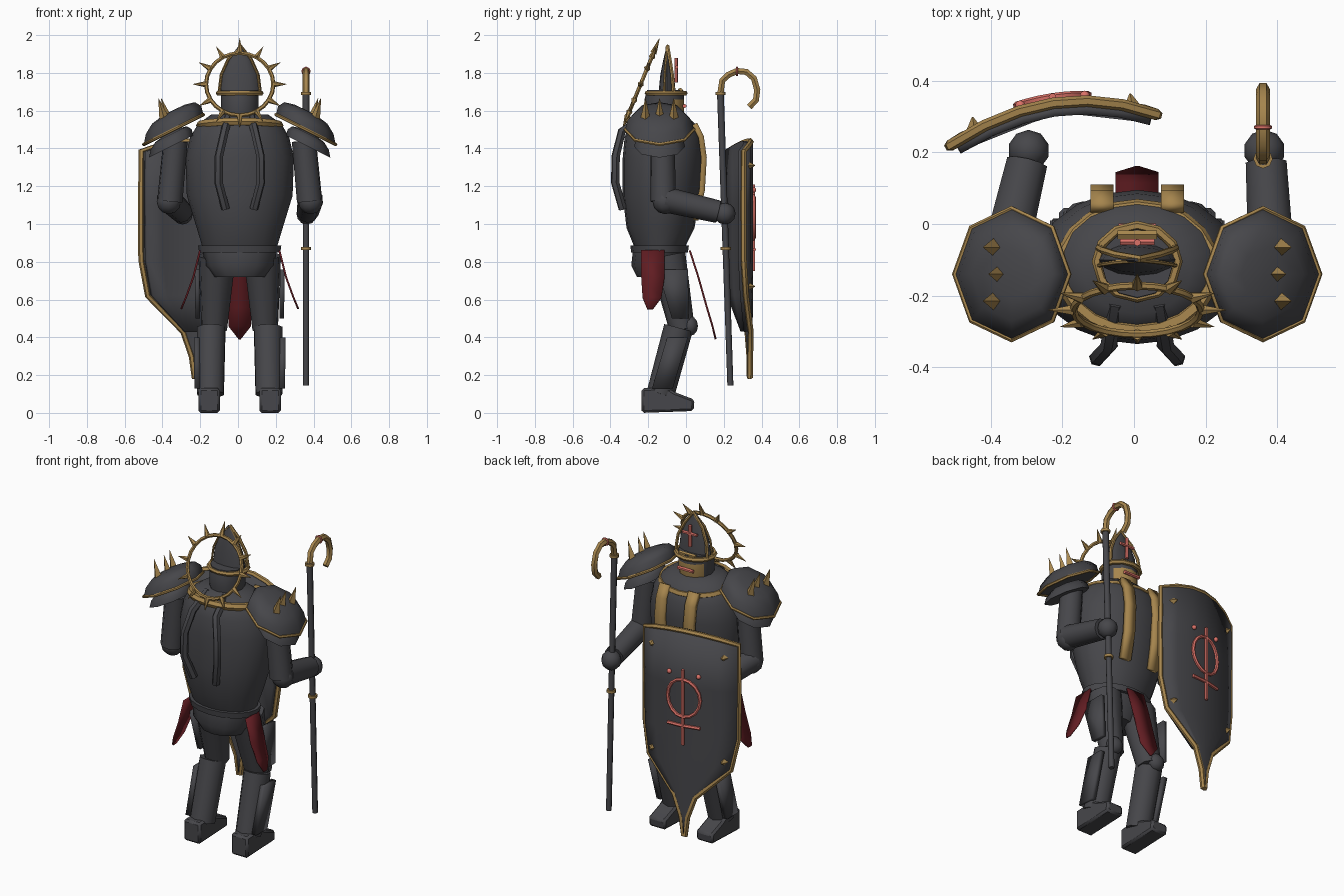
import bpy, bmesh, math
from mathutils import Vector, Matrix

if "Cube" in bpy.data.objects:
    bpy.data.objects.remove(bpy.data.objects["Cube"])


def material(name, rgb):
    m = bpy.data.materials.new(name)
    m.diffuse_color = (*rgb, 1)
    m.use_nodes = True
    m.node_tree.nodes["Principled BSDF"].inputs["Base Color"].default_value = m.diffuse_color
    return m


DARK = material("dark_iron", (0.062, 0.062, 0.069))
GOLD = material("aged_gold", (0.38, 0.235, 0.075))
RED = material("dark_red_cloth", (0.12, 0.012, 0.016))
PINK = material("pale_red_mark", (0.72, 0.17, 0.14))


def add(name, bm, mat, angle=50):
    bmesh.ops.recalc_face_normals(bm, faces=bm.faces)
    me = bpy.data.meshes.new(name)
    bm.to_mesh(me)
    bm.free()
    me.materials.append(mat)
    me.shade_smooth()
    me.set_sharp_from_angle(angle=math.radians(angle))
    ob = bpy.data.objects.new(name, me)
    bpy.context.collection.objects.link(ob)
    return ob


def skin(name, rings, mat, caps=True):
    """Bridge a list of equally long point rings."""
    bm = bmesh.new()
    rows = [[bm.verts.new(p) for p in r] for r in rings]
    n = len(rows[0])
    for a, b in zip(rows, rows[1:]):
        for i in range(n):
            j = (i + 1) % n
            bm.faces.new((a[i], a[j], b[j], b[i]))
    if caps:
        bm.faces.new(rows[0])
        bm.faces.new(rows[-1])
    return add(name, bm, mat)


def ellipse(y, z, rx, ry, n):
    return [(rx * math.cos(2 * math.pi * i / n), y + ry * math.sin(2 * math.pi * i / n), z) for i in range(n)]


def loft(name, spec, mat, n=16):
    """Stack of ellipses: (y centre, z, x radius, y radius)."""
    return skin(name, [ellipse(*s, n) for s in spec], mat)


def limb(name, p, q, r0, r1, mat, n=10):
    p, q = Vector(p), Vector(q)
    bm = bmesh.new()
    m = Matrix.Translation((p + q) / 2) @ (q - p).to_track_quat('Z', 'Y').to_matrix().to_4x4()
    bmesh.ops.create_cone(bm, cap_ends=True, segments=n, radius1=r0, radius2=r1,
                          depth=(q - p).length, matrix=m)
    return add(name, bm, mat)


def ball(name, c, r, mat, scale=(1, 1, 1)):
    bm = bmesh.new()
    bmesh.ops.create_uvsphere(bm, u_segments=10, v_segments=6, radius=r,
                              matrix=Matrix.Translation(c) @ Matrix.Diagonal((*scale, 1)))
    return add(name, bm, mat)


def tube(name, pts, r, mat, cyclic=False):
    cu = bpy.data.curves.new(name, 'CURVE')
    cu.dimensions = '3D'
    cu.bevel_depth, cu.bevel_resolution, cu.use_fill_caps = r, 1, True
    sp = cu.splines.new('POLY')
    sp.points.add(len(pts) - 1)
    for a, b in zip(sp.points, pts):
        a.co = (*b, 1)
    sp.use_cyclic_u = cyclic
    tmp = bpy.data.objects.new(name + "_path", cu)
    bm = bmesh.new()
    bpy.context.collection.objects.link(tmp)
    me = bpy.data.meshes.new_from_object(tmp.evaluated_get(bpy.context.evaluated_depsgraph_get()))
    bm.from_mesh(me)
    bpy.data.objects.remove(tmp)
    return add(name, bm, mat)


def strip(name, rows, side, thick, mat):
    """Ribbon from (x, y, z, half width) rows, widened along side."""
    bm = bmesh.new()
    s = Vector(side)
    vs = [(bm.verts.new(Vector(r[:3]) - s * r[3]), bm.verts.new(Vector(r[:3]) + s * r[3])) for r in rows]
    for a, b in zip(vs, vs[1:]):
        bm.faces.new((a[0], a[1], b[1], b[0]))
    ob = add(name, bm, mat, 10)
    mod = ob.modifiers.new("thickness", 'SOLIDIFY')
    mod.thickness, mod.offset = thick, 0
    return ob


# Torso, pelvis and belt
loft("torso", [(-.14, .87, .195, .13), (-.135, .98, .228, .18), (-.13, 1.15, .28, .205), (-.12, 1.35, .287, .215),
               (-.12, 1.46, .262, .205), (-.125, 1.53, .22, .175), (-.13, 1.58, .15, .12)], DARK, 20)
loft("pelvis", [(-.16, .72, .135, .1), (-.16, .78, .18, .13), (-.14, .87, .2, .14)], DARK, 12)
loft("belt", [(-.14, .85, .215, .15), (-.14, .885, .22, .155)], DARK, 16)
tube("collar_trim", [(.21 * math.cos(a), -.125 + .173 * math.sin(a), 1.522 - .02 * math.sin(a))
                     for a in [2 * math.pi * i / 20 for i in range(20)]], .022, GOLD, True)
for s in (-1, 1):
    strip("chest_band", [(s * .098, y, z, .032) for y, z in
                         ((.045, 1.53), (.08, 1.46), (.095, 1.35), (.085, 1.18), (.05, 1.02))],
          (1, 0, 0), .03, GOLD)
    tube("back_hose", [(s * x, y, z) for x, y, z in
                       ((.06, -.22, 1.57), (.08, -.34, 1.49), (.11, -.372, 1.36),
                        (.112, -.375, 1.22), (.075, -.335, 1.08))], .023, DARK)

# Head, brim and pointed tall hat
head = loft("head", [(-.12, 1.52, .09, .09), (-.115, 1.6, .1, .105), (-.115, 1.66, .1, .105),
                     (-.11, 1.71, .1, .095)], DARK, 12)
head.data.materials.append(GOLD)
for f in head.data.polygons:
    if f.normal.y > .6 and f.center.z < 1.65:
        f.material_index = 1
tube("brim", ellipse(-.105, 1.693, .113, .1, 12), .014, GOLD, True)
HAT = [(1.7, .107, .045), (1.79, .096, .036), (1.87, .06, .02), (1.94, .008, .004)]
loft("hat", [(-.1, z, rx, ry) for z, rx, ry in HAT], DARK, 12)
for k, r in ((-.35, .006), (.75, .01)):
    side = [(rx, -.1 + k * ry, z) for z, rx, ry in HAT]
    tube("hat_trim", side + [(-x, y, z) for x, y, z in side[-2::-1]], r, GOLD)
limb("hat_base_band", (-.055, -.03, 1.708), (.055, -.03, 1.708), .013, .013, GOLD, 6)
limb("hat_mark_upright", (0, -.052, 1.75), (0, -.052, 1.88), .01, .01, PINK, 6)
limb("hat_mark_bar", (-.048, -.05, 1.83), (.048, -.05, 1.83), .01, .01, PINK, 6)
limb("mouth_slit", (-.052, -.008, 1.625), (.052, -.008, 1.625), .011, .011, PINK, 6)

# Spiked halo tilted behind the head
HC, UP = Vector((0, -.24, 1.74)), Vector((0, .38, .925))
ring = [HC + .178 * (Vector((math.sin(a), 0, 0)) + UP * math.cos(a))
        for a in [math.pi * i / 12 for i in range(24)]]
tube("halo", ring, .011, GOLD, True)
for i in range(0, 24, 2):
    d = (ring[i] - HC).normalized()
    limb("halo_spike", ring[i], ring[i] + d * (.085 if i == 0 else .07), .017, .001, GOLD, 6)


# Shoulder domes with trims, lower plates and spikes
def dome(name, s, cx, cz, k):
    def p(r, h, i):
        a = math.pi * i / 4
        u = .158 * k * r * math.cos(a)
        return (s * (cx + u), -.14 + .182 * k * r * math.sin(a), cz - .5 * u + h)
    shells = ((1, 0), (.93, .05), (.72, .088), (.38, .102), (.03, .104))
    skin(name, [[p(r, h * k, i) for i in range(8)] for r, h in shells], DARK)
    return [p(1, 0, i) for i in range(8)]


for s in (-1, 1):
    rim = dome("shoulder_plate", s, .35, 1.5, 1)
    tube("shoulder_trim", rim, .009, GOLD, True)
    dome("lower_shoulder_plate", s, .363, 1.41, .74)
    for y, x in ((-.065, .4), (-.14, .385), (-.215, .4)):
        limb("shoulder_spike", (s * x, y, 1.56), (s * (x + .03), y, 1.665), .026, .001, GOLD, 4)
    # Arms and hands
    hx = .355 if s > 0 else .303
    limb("upper_arm", (s * .37, -.12, 1.12), (s * .34, -.125, 1.44), .068, .065, DARK)
    ball("elbow", (s * .375, -.11, 1.12), .068, DARK)
    limb("forearm", (s * .375, -.11, 1.13), (s * (hx + .005), .17, 1.065), .068, .06, DARK)
    ball("hand", (s * hx, .205, 1.055), .058, DARK)
    # Legs and boots
    limb("thigh", (s * .135, -.02, .44), (s * .12, -.1, .83), .068, .1, DARK)
    strip("thigh_plate", [(s * .226, -.07, .76, .08), (s * .222, -.03, .5, .045)], (0, 1, 0), .025, DARK)
    limb("shin", (s * .155, -.135, .1), (s * .15, -.04, .45), .074, .078, DARK)
    strip("shin_plate", [(s * .228, -.045, .4, .055), (s * .225, -.125, .13, .055)], (0, 1, 0), .03, DARK)
    ball("knee_guard", (s * .15, .022, .46), .052, DARK, (1, .8, 1))
    prof = ((-.235, 0), (.04, .01), (.045, .07), (-.06, .11), (-.1, .135), (-.235, .13))
    boot = skin("boot", [[(s * x, y, z) for y, z in prof] for x in (.105, .218)], DARK)
    mod = boot.modifiers.new("soft_edges", 'BEVEL')
    mod.width, mod.segments = .012, 1
    # Side cloths
    strip("side_cloth", [(s * .21, -.175, .86, .062), (s * .245, -.175, .72, .062),
                         (s * .285, -.18, .61, .05), (s * .31, -.19, .55, .015)], (0, 1, 0), .01, RED)
strip("middle_cloth", [(0, .02, .86, .06), (0, .065, .72, .06), (0, .11, .56, .06),
                       (0, .14, .46, .06), (0, .157, .39, .005)], (1, 0, 0), .01, RED)

# The figure stands slightly off centre between shield and staff
for ob in bpy.context.collection.objects:
    ob.location.x = .009


# Curved kite shield with a backing panel
def on_shield(u, z, off=0):
    return Vector((-.225 + u - .15 * off, .337 - .9 * u * u + .15 * u + off, z))


ROWS = [(1.385, .287), (1.1, .289), (.81, .287), (.62, .252), (.43, .065), (.3, .02), (.19, .008)]
COLS = [-1, -.67, -.33, 0, .33, .67, 1]


def panel(name, rows, k, off, thick):
    bm = bmesh.new()
    grid = [[bm.verts.new(on_shield(w * k * t, z + (.055 * (1 - t * t) if i == 0 else 0), off)) for t in COLS]
            for i, (z, w) in enumerate(rows)]
    for a, b in zip(grid, grid[1:]):
        for j in range(6):
            bm.faces.new((a[j], a[j + 1], b[j + 1], b[j]))
    rim = [v.co.copy() for v in grid[0]] + [r[-1].co.copy() for r in grid[1:]] \
        + [r[0].co.copy() for r in grid[:0:-1]]
    mod = add(name, bm, DARK).modifiers.new("thickness", 'SOLIDIFY')
    mod.thickness, mod.offset = thick, 0
    return rim


tube("shield_trim", panel("shield", ROWS, 1, 0, .022), .016, GOLD, True)
panel("shield_backing", ROWS[:5], .93, -.024, .026)
for u in (-.22, .22):
    for z in (1.31, .67):
        limb("shield_stud", on_shield(u, z), on_shield(u, z, .038), .025, .002, GOLD, 4)

# Shield emblem: ring, upright, bar and dots
tube("emblem_ring", [on_shield(.1 * math.cos(a), 1.035 + .115 * math.sin(a), .018)
                     for a in [2 * math.pi * i / 16 for i in range(16)]], .0105, PINK, True)
tube("emblem_upright", [on_shield(0, .75, .018), on_shield(0, 1.21, .018)], .0105, PINK)
tube("emblem_bar", [on_shield(u, .865, .018) for u in (-.1, 0, .1)], .0105, PINK)
for u in (-.09, .09):
    ball("emblem_dot", on_shield(u, 1.18, .015), .014, PINK)

# Staff with gold collars and crook
limb("staff", (.36, .235, .145), (.36, .182, 1.7), .016, .018, DARK, 8)
for y, z in ((.21, .87), (.182, 1.69)):
    limb("staff_collar", (.36, y, z - .008), (.36, y, z + .008), .027, .027, GOLD, 8)
tube("crook", [(.36, y, z) for y, z in ((.182, 1.69), (.192, 1.76), (.225, 1.79), (.27, 1.81), (.32, 1.805),
                                        (.36, 1.77), (.377, 1.71), (.37, 1.655), (.335, 1.62))], .019, GOLD)
tube("crook_band", [(.36 + .02 * math.cos(a), .27, 1.808 + .02 * math.sin(a))
                    for a in [math.pi * i / 4 for i in range(8)]], .006, PINK, True)
